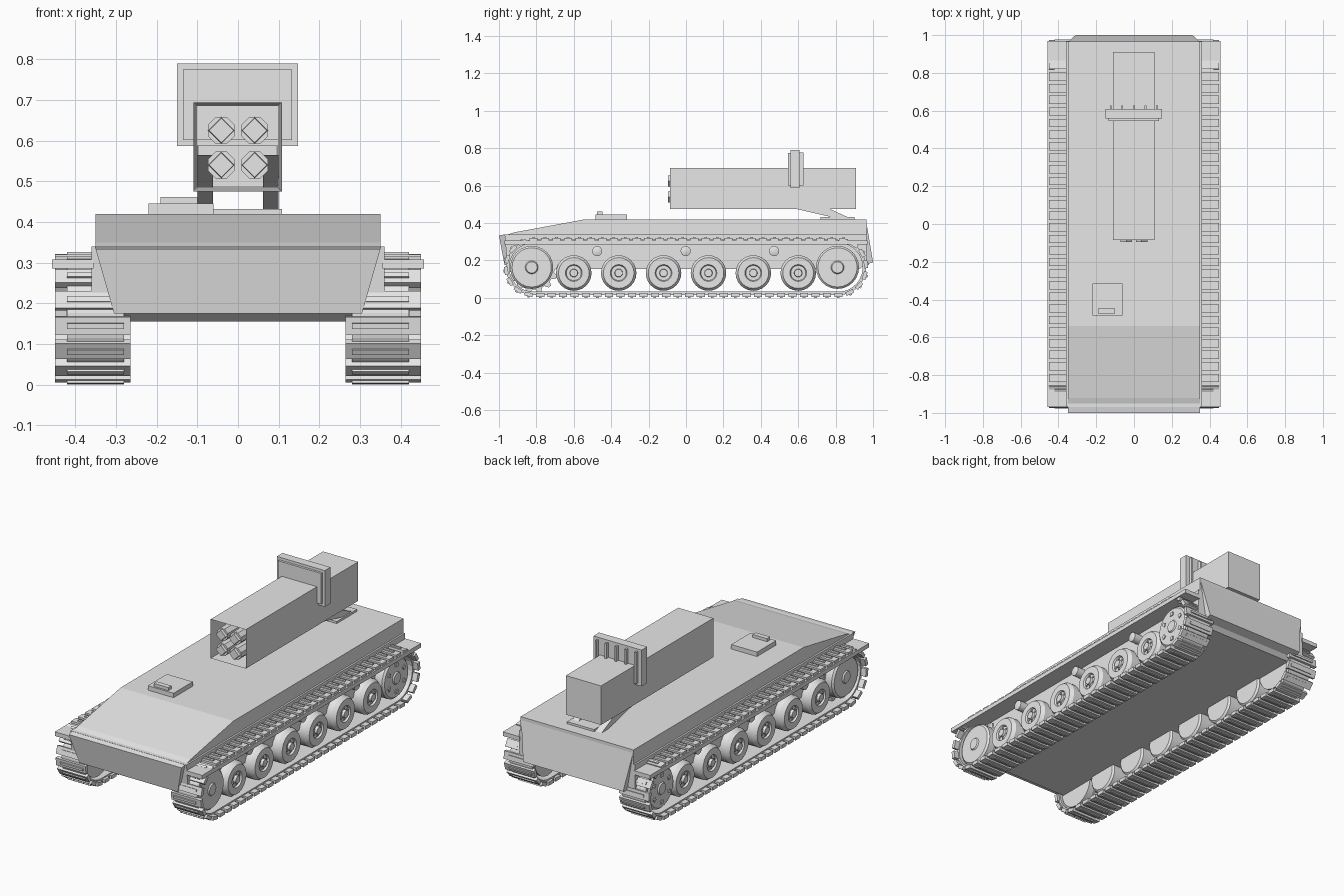
import bpy, bmesh, math
from mathutils import Matrix, Vector

cube = bpy.data.objects.get("Cube")
if cube:
    bpy.data.objects.remove(cube, do_unlink=True)

grey = bpy.data.materials.new("light_grey_paint")
grey.use_nodes = True
grey.diffuse_color = (0.8, 0.8, 0.8, 1)
grey.node_tree.nodes["Principled BSDF"].inputs["Base Color"].default_value = (0.8, 0.8, 0.8, 1)


def finish(name, bm, smooth=False):
    bmesh.ops.recalc_face_normals(bm, faces=bm.faces)
    mesh = bpy.data.meshes.new(name)
    bm.to_mesh(mesh)
    bm.free()
    mesh.materials.append(grey)
    obj = bpy.data.objects.new(name, mesh)
    bpy.context.collection.objects.link(obj)
    if smooth:
        bpy.ops.object.select_all(action='DESELECT')
        obj.select_set(True)
        bpy.context.view_layer.objects.active = obj
        bpy.ops.object.shade_smooth_by_angle(angle=math.radians(30))
    return obj


def add_box(bm, x, y, z, turn=Matrix()):
    """Box from three (low, high) ranges, then transformed by turn."""
    size = [abs(r[1] - r[0]) for r in (x, y, z)]
    mid = [(r[0] + r[1]) / 2 for r in (x, y, z)]
    m = turn @ Matrix.Translation(mid) @ Matrix.Diagonal((*size, 1))
    bmesh.ops.create_cube(bm, size=1, matrix=m)


def box(name, x, y, z):
    bm = bmesh.new()
    add_box(bm, x, y, z)
    return finish(name, bm)


def add_prism(bm, profile, x0, x1):
    """Extrude a (y, z) outline along x."""
    face = bm.faces.new([bm.verts.new((x0, y, z)) for y, z in profile])
    ext = bmesh.ops.extrude_face_region(bm, geom=[face])
    verts = [g for g in ext["geom"] if isinstance(g, bmesh.types.BMVert)]
    bmesh.ops.translate(bm, verts=verts, vec=(x1 - x0, 0, 0))


def prism(name, profile, x0, x1):
    bm = bmesh.new()
    add_prism(bm, profile, x0, x1)
    return finish(name, bm)


def mirrored_solid(name, points):
    """Convex solid from points repeated on both sides of x = 0."""
    bm = bmesh.new()
    for x, y, z in points:
        bm.verts.new((x, y, z))
        bm.verts.new((-x, y, z))
    bmesh.ops.convex_hull(bm, input=bm.verts)
    bmesh.ops.dissolve_limit(bm, angle_limit=0.01, verts=bm.verts, edges=bm.edges)
    return finish(name, bm)


def lathe(name, profile, y, z, side, sides=24):
    """Turn (radius, x) points about an axle along x."""
    bm = bmesh.new()
    verts = [bm.verts.new((side * x, y, z + r)) for r, x in profile]
    edges = [bm.edges.new(p) for p in zip(verts, verts[1:])]
    bmesh.ops.spin(bm, geom=verts + edges, cent=(0, y, z), axis=(1, 0, 0),
                   angle=math.tau, steps=sides)
    bmesh.ops.remove_doubles(bm, verts=bm.verts, dist=0.0001)
    return finish(name, bm, True)


# Hull
prism("lower_hull", [(-0.97, 0.34), (-0.955, 0.175), (-0.93, 0.155), (0.93, 0.155),
                     (0.965, 0.19), (0.965, 0.34)], -0.36, 0.36)
prism("upper_hull", [(-0.965, 0.335), (-0.92, 0.35), (-0.54, 0.42), (0.965, 0.42),
                     (0.965, 0.335)], -0.35, 0.35)
mirrored_solid("nose_plate", [(0.35, -0.965, 0.34), (0.35, -1.0, 0.333), (0.305, -0.97, 0.175),
                              (0.35, -0.95, 0.34), (0.305, -0.94, 0.175)])
mirrored_solid("rear_plate", [(0.35, 0.962, 0.42), (0.31, 1.0, 0.19), (0.35, 0.94, 0.42),
                              (0.31, 0.93, 0.17)])

# Roof hatch
box("hatch", (-0.22, -0.06), (-0.485, -0.315), (0.41, 0.445))
box("hatch_periscope", (-0.19, -0.1), (-0.475, -0.447), (0.44, 0.462))

# Track loop: two half circles joined by straight runs
END, AXLE, RADIUS = 0.815, 0.163, 0.145
ARC = math.pi * RADIUS
LOOP = 2 * ARC + 4 * END


def track_frame(d):
    """Transform whose z axis points out of the loop at distance d."""
    d %= LOOP
    if d < 2 * END:
        y, a = -END + d, 0
    elif d < 2 * END + ARC:
        y, a = END, (d - 2 * END) / RADIUS
    elif d < 4 * END + ARC:
        y, a = END - (d - 2 * END - ARC), math.pi
    else:
        y, a = -END, math.pi + (d - 4 * END - ARC) / RADIUS
    return Matrix.Translation((0, y, AXLE)) @ Matrix.Rotation(-a, 4, 'X') @ Matrix.Translation((0, 0, RADIUS))


def track(name, side):
    bm = bmesh.new()
    links = 68
    # continuous belt
    rings = []
    for i in range(links * 2):
        m = track_frame(i * LOOP / (links * 2))
        rings.append([bm.verts.new(m @ Vector((side * x, 0, h)))
                      for x, h in ((0.28, -0.015), (0.42, -0.015), (0.42, 0.003), (0.28, 0.003))])
    for a, b in zip(rings, rings[1:] + rings[:1]):
        for k in range(4):
            n = (k + 1) % 4
            bm.faces.new((a[k], a[n], b[n], b[k]))
    # shoes with a narrow grouser on each
    for i in range(links):
        m = track_frame(i * LOOP / links)
        add_box(bm, (side * 0.265, side * 0.45), (-0.022, 0.022), (-0.008, 0.012), m)
        add_box(bm, (side * 0.28, side * 0.42), (-0.007, 0.007), (0.01, 0.018), m)
    return finish(name, bm)


# Running gear on both sides
wheel = [(0, 0.28), (0.085, 0.28), (0.095, 0.29), (0.095, 0.395), (0.082, 0.415), (0.045, 0.415),
         (0.04, 0.405), (0.022, 0.405), (0.02, 0.42), (0, 0.42)]
end_wheel = [(0, 0.29), (0.115, 0.29), (0.115, 0.405), (0.105, 0.415), (0.035, 0.415),
             (0.03, 0.422), (0, 0.422)]
roller = [(0, 0.35), (0.027, 0.35), (0.027, 0.41), (0.012, 0.415), (0, 0.415)]

for word, s in (("left", 1), ("right", -1)):
    track(word + "_track", s)
    box(word + "_fender", (s * 0.355, s * 0.457), (-0.97, 0.97), (0.285, 0.308))
    for i in range(6):
        y = -0.6 + i * 0.24
        lathe(f"{word}_road_wheel_{i + 1}", wheel, y, 0.133, s)
        bm = bmesh.new()
        for k in range(6):
            turn = Matrix.Translation((0, y, 0.133)) @ Matrix.Rotation(k * math.tau / 6, 4, 'X')
            add_box(bm, (s * 0.4, s * 0.41), (-0.004, 0.004), (0.027, 0.035), turn)
        finish(f"{word}_hub_bolts_{i + 1}", bm)
    for i in range(3):
        lathe(f"{word}_return_roller_{i + 1}", roller, -0.475 + i * 0.473, 0.25, s, 16)
    lathe(word + "_rear_wheel", end_wheel, 0.81, AXLE, s)
    lathe(word + "_front_wheel", end_wheel, -0.825, AXLE, s)
    # toothed ring behind the front wheel
    teeth = 14
    ring = []
    for k in range(teeth * 4):
        a = math.tau * k / (teeth * 4)
        r = 0.138 if k % 4 < 2 else 0.118
        ring.append((-0.82 + r * math.cos(a), AXLE + r * math.sin(a)))
    prism(word + "_sprocket_teeth", ring, s * 0.33, s * 0.365)
    # bolt ring on the rear wheel
    bm = bmesh.new()
    for k in range(6):
        turn = Matrix.Translation((0, 0.81, AXLE)) @ Matrix.Rotation(k * math.tau / 6, 4, 'X')
        add_box(bm, (s * 0.41, s * 0.42), (-0.01, 0.01), (0.065, 0.085), turn)
    finish(word + "_rear_wheel_bolts", bm)

# Launcher mount
box("mount_plate", (-0.06, 0.108), (0.72, 0.9), (0.415, 0.432))
for word, s in (("left", 1), ("right", -1)):
    prism(word + "_mount_arm", [(0.83, 0.42), (0.89, 0.42), (0.77, 0.475), (0.5, 0.565), (0.2, 0.565)],
          s * 0.062, s * 0.1)

# Launcher box, hollow and open at the front
bm = bmesh.new()
add_box(bm, (-0.11, 0.108), (-0.085, 0.91), (0.475, 0.694))
front = min(bm.faces, key=lambda f: f.calc_center_median().y)
bmesh.ops.inset_region(bm, faces=[front], thickness=0.019)
bmesh.ops.translate(bm, verts=front.verts, vec=(0, 0.9, 0))
finish("launcher_box", bm)

# Four missiles with square-tipped noses
for row, z in (("lower", 0.54), ("upper", 0.625)):
    for word, x in (("left", 0.041), ("right", -0.041)):
        bm = bmesh.new()
        axis = Matrix.Translation((x, 0.25, z)) @ Matrix.Rotation(math.pi / 2, 4, 'X')
        octagon = axis @ Matrix.Rotation(math.pi / 8, 4, 'Z')
        bmesh.ops.create_cone(bm, cap_ends=True, segments=8, radius1=0.036, radius2=0.036,
                              depth=0.66, matrix=octagon)
        bmesh.ops.create_cone(bm, cap_ends=True, segments=4, radius1=0.034, radius2=0.03,
                              depth=0.03, matrix=axis @ Matrix.Translation((0, 0, 0.33)))
        finish(f"{row}_{word}_missile", bm)

# Sensor panel across the launcher, ribbed at the back
box("sensor_panel", (-0.15, 0.148), (0.558, 0.608), (0.587, 0.79))
box("sensor_face", (-0.135, 0.133), (0.545, 0.565), (0.602, 0.775))
for i in range(5):
    x = -0.123 + i * 0.061
    box(f"sensor_rib_{i + 1}", (x - 0.005, x + 0.005), (0.6, 0.627), (0.602, 0.777))
